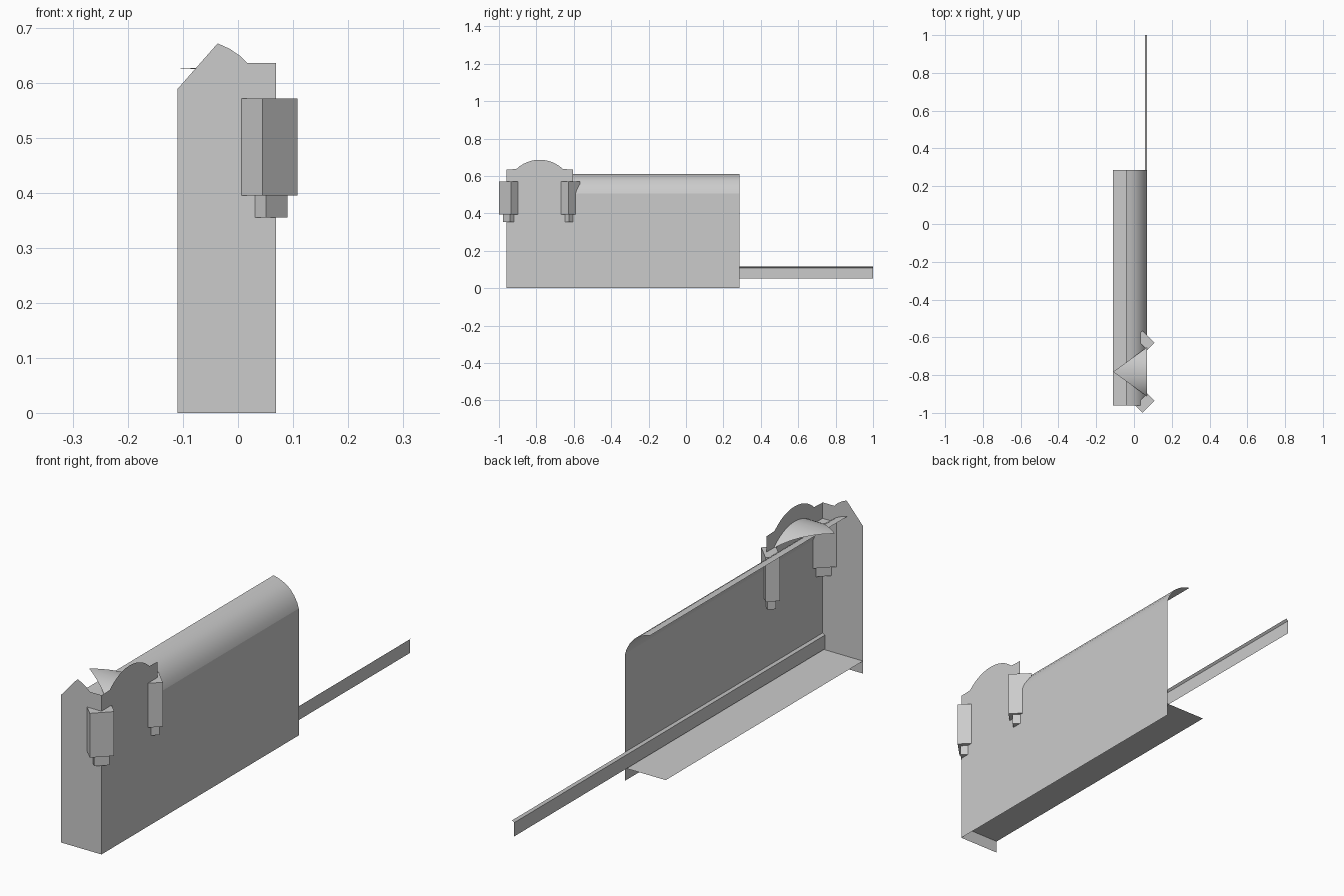
import bpy, math

if "Cube" in bpy.data.objects:
    bpy.data.objects.remove(bpy.data.objects["Cube"])

MID = -0.7825   # symmetry line of the gable along y


def make(name, verts, faces, smooth=False):
    me = bpy.data.meshes.new(name)
    me.from_pydata(verts, [], faces)
    me.update()
    ob = bpy.data.objects.new(name, me)
    bpy.context.collection.objects.link(ob)
    for p in me.polygons:
        p.use_smooth = smooth
    return ob


def extrude_y(name, profile, y0, y1, smooth=False):
    n = len(profile)
    verts = [(x, y, z) for y in (y0, y1) for x, z in profile]
    faces = [(i, i + 1, n + i + 1, n + i) for i in range(n - 1)]
    return make(name, verts, faces, smooth)


def arc(half, base, top, steps):
    """Circular segment as (offset, z) pairs."""
    h = top - base
    r = (half * half + h * h) / (2 * h)
    a = math.asin(half / r)
    return [(r * math.sin(-a + 2 * a * i / steps),
             top - r + r * math.cos(-a + 2 * a * i / steps)) for i in range(steps + 1)]


# side wall with arched gable at the front end
side = [(0.285, 0), (0.285, 0.507), (-0.605, 0.507), (-0.605, 0.635)]
side += [(MID - t, z) for t, z in arc(0.125, 0.637, 0.687, 12)]
side += [(-0.96, 0.635), (-0.96, 0)]
make("side_wall", [(0.069, y, z) for y, z in side], [list(reversed(range(len(side))))])

# front end wall with raised parapet
front = [(-0.11, 0), (0.069, 0), (0.069, 0.636), (0.017, 0.636), (0.004, 0.649),
         (-0.015, 0.662), (-0.037, 0.672), (-0.11, 0.589)]
make("front_wall", [(x, -0.96, z) for x, z in front], [list(range(len(front)))])

# floor slab
make("floor", [(-0.11, -0.96, 0.05), (0.069, -0.96, 0.05), (0.069, 0.285, 0.05), (-0.11, 0.285, 0.05)],
     [(0, 1, 2, 3)])

# curved main roof
extrude_y("main_roof", [(-0.042, 0.61), (-0.018, 0.603), (0.007, 0.592), (0.03, 0.576),
                        (0.05, 0.551), (0.063, 0.527), (0.069, 0.507)], 0.285, -0.96, True)

# vaulted dormer roof, mitred to a point behind the gable
section = arc(0.13, 0.57, 0.627, 12)
verts = [(0.069, MID + t, z) for t, z in section]
verts += [(0.069 - 0.179 * (1 - abs(t) / 0.13), MID + t, z) for t, z in section]
make("dormer_roof", verts, [(i, i + 1, i + 14, i + 13) for i in range(12)], True)

# long low rail with sloping lip
extrude_y("rail", [(0.059, 0.053), (0.059, 0.108), (0.068, 0.115)], -0.96, 1.0)


# diagonal turrets on both gable corners, each with a smaller foot
def box(name, cx, cy, cz, length, depth, height, angle):
    bpy.ops.mesh.primitive_cube_add(size=1, location=(cx, cy, cz), rotation=(0, 0, angle))
    ob = bpy.context.object
    ob.name = name
    ob.scale = (length, depth, height)


for label, s in (("front", -1), ("rear", 1)):
    cy = MID + s * 0.166
    box(label + "_turret", 0.0575, cy, 0.4835, 0.09, 0.054, 0.177, -s * math.pi / 4)
    box(label + "_turret_foot", 0.059, cy, 0.375, 0.056, 0.032, 0.04, -s * math.pi / 4)
